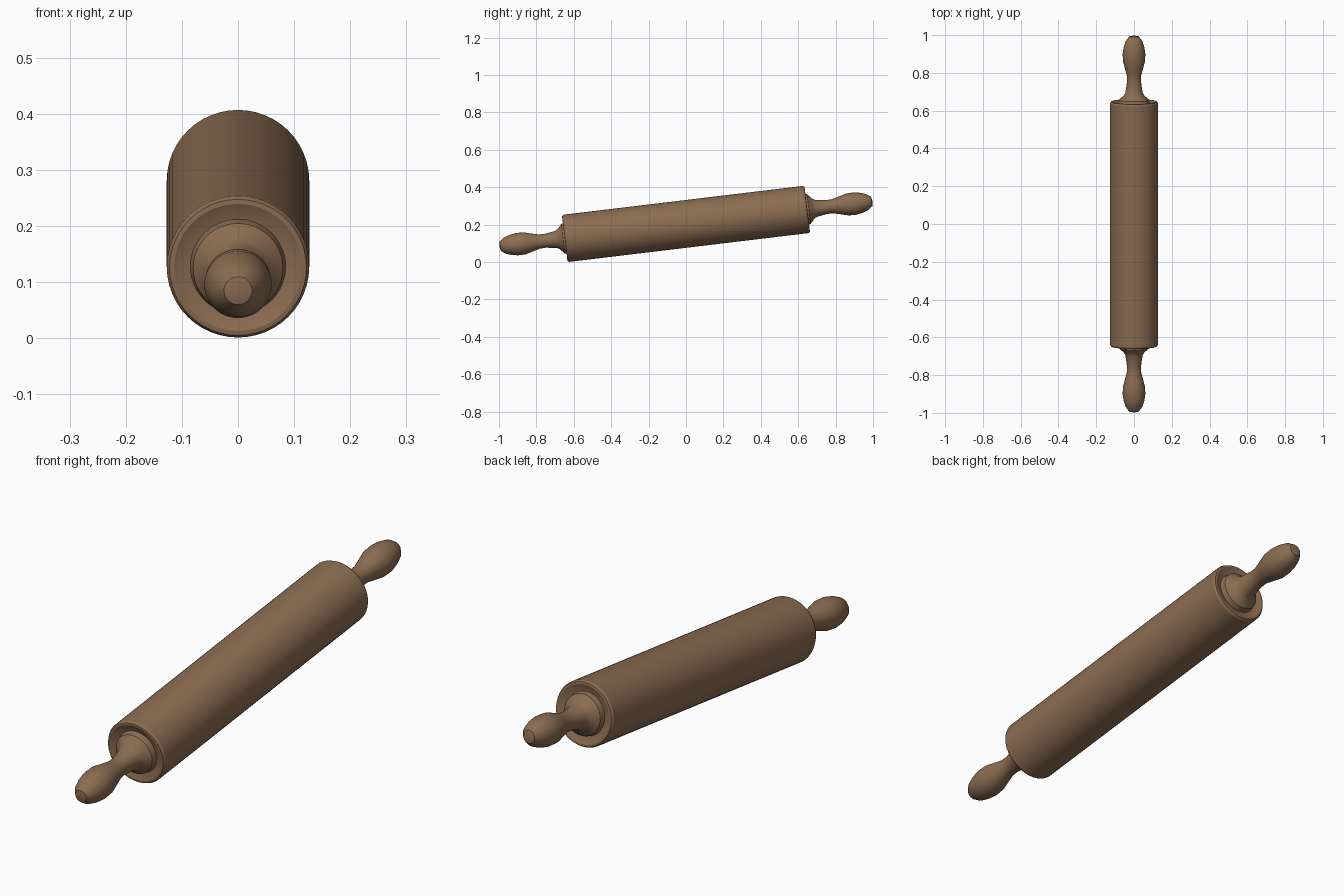
import bpy, bmesh, math
from mathutils import Matrix

if "Cube" in bpy.data.objects:
    bpy.data.objects.remove(bpy.data.objects["Cube"])

TILT = math.radians(6.85)
CENTRE_Z = 0.204
SEGMENTS = 48

wood = bpy.data.materials.new("brown wood")
wood.diffuse_color = (0.26, 0.153, 0.085, 1)
wood.use_nodes = True
wood.node_tree.nodes["Principled BSDF"].inputs["Base Color"].default_value = wood.diffuse_color


def lathe(name, profile):
    """Spin (radius, distance along y) points around the y axis, then tilt."""
    bm = bmesh.new()
    rings = []
    for r, y in profile:
        if r == 0:
            rings.append([bm.verts.new((0, y, 0))])
        else:
            rings.append([bm.verts.new((r * math.cos(a), y, r * math.sin(a)))
                          for a in (2 * math.pi * i / SEGMENTS for i in range(SEGMENTS))])
    for a, b in zip(rings, rings[1:]):
        for i in range(SEGMENTS):
            j = (i + 1) % SEGMENTS
            quad = [a[i % len(a)], a[j % len(a)], b[j % len(b)], b[i % len(b)]]
            bm.faces.new(list(dict.fromkeys(quad)))
    bmesh.ops.recalc_face_normals(bm, faces=bm.faces)
    bm.transform(Matrix.Translation((0, 0, CENTRE_Z)) @ Matrix.Rotation(TILT, 4, 'X'))
    mesh = bpy.data.meshes.new(name)
    bm.to_mesh(mesh)
    bm.free()
    mesh.materials.append(wood)
    obj = bpy.data.objects.new(name, mesh)
    bpy.context.collection.objects.link(obj)
    bpy.ops.object.select_all(action='DESELECT')
    obj.select_set(True)
    bpy.context.view_layer.objects.active = obj
    bpy.ops.object.shade_smooth_by_angle(angle=math.radians(25))
    return obj


# Roller with bevelled rims and shallow dished ends
half = [(0.127, 0.643), (0.122, 0.652), (0.114, 0.653), (0.085, 0.640), (0, 0.640)]
lathe("roller", [(r, -y) for r, y in reversed(half)] + half)

# Handles: flared collar, slim neck, bulb grip, small flat tip
grip = [(0, 0.635), (0.085, 0.640), (0.080, 0.662), (0.054, 0.685), (0.046, 0.700),
        (0.037, 0.757), (0.038, 0.790), (0.047, 0.825), (0.059, 0.870),
        (0.060, 0.910), (0.054, 0.945), (0.043, 0.977), (0.025, 1.000), (0, 1.005)]
for name, side in (("front_handle", -1), ("back_handle", 1)):
    lathe(name, [(r, side * y) for r, y in grip])
